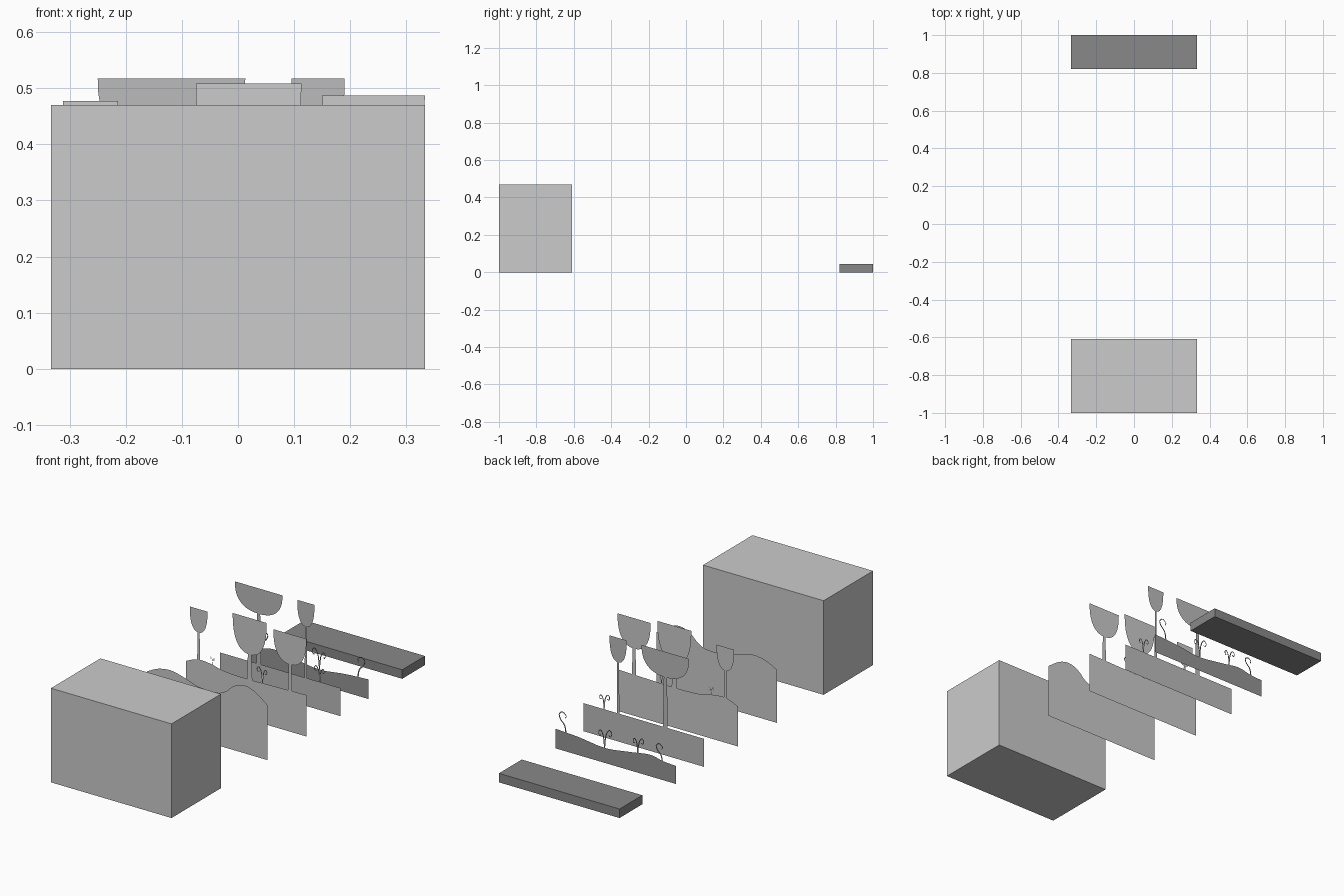
import bpy, math
from mathutils import Vector

if "Cube" in bpy.data.objects:
    bpy.data.objects.remove(bpy.data.objects["Cube"])

HALF = 0.333  # half width of every layer


def grey(name, v):
    m = bpy.data.materials.new(name)
    m.diffuse_color = (v, v, v, 1)
    m.use_nodes = True
    m.node_tree.nodes["Principled BSDF"].inputs["Base Color"].default_value = m.diffuse_color
    return m


def mesh_object(name, verts, faces, mat):
    me = bpy.data.meshes.new(name)
    me.from_pydata(verts, [], faces)
    me.update()
    ob = bpy.data.objects.new(name, me)
    bpy.context.collection.objects.link(ob)
    if mat:
        me.materials.append(mat)
    return ob


def block(name, y0, y1, h, mat):
    v = [(x, y, z) for x in (-HALF, HALF) for y in (y0, y1) for z in (0, h)]
    f = [(0, 1, 3, 2), (4, 6, 7, 5), (0, 4, 5, 1), (2, 3, 7, 6), (0, 2, 6, 4), (1, 5, 7, 3)]
    return mesh_object(name, v, f, mat)


def spline(pts, n=6):
    """Smooth curve through the points."""
    p = [Vector(q) for q in pts]
    p = [2 * p[0] - p[1]] + p + [2 * p[-1] - p[-2]]
    out = []
    for i in range(1, len(p) - 2):
        a, b, c, d = p[i - 1:i + 3]
        for k in range(n):
            t = k / n
            out.append(0.5 * (2 * b + (c - a) * t + (2 * a - 5 * b + 4 * c - d) * t * t
                              + (3 * b - a - 3 * c + d) * t ** 3))
    return out + [p[-2]]


def sheet(name, y, outline, mat):
    v = [(x, y, z) for x, z in outline]
    return mesh_object(name, v, [tuple(range(len(v)))], mat)


def hill(name, y, top, mat):
    outline = [(-HALF, 0), (HALF, 0)] + [tuple(p) for p in reversed(spline(top))]
    return sheet(name, y, outline, mat)


def tree(name, y, x0, x1, top, bottom, stem, ground, mat, cx=None):
    """Flat-topped bowl crown on a slim trunk, one flat outline."""
    c, r, h = (x0 + x1) / 2, (x1 - x0) / 2, top - bottom
    cx = c if cx is None else cx
    right, left = [], []
    for i in range(25):
        a = math.pi * i / 24
        x = c - r * math.copysign(abs(math.cos(a)) ** 0.85, math.cos(a))
        z = top - h * math.sin(a) ** 0.8 if 0 < i < 24 else top
        if x < cx - stem / 2:
            left.append((x, z))
        elif x > cx + stem / 2:
            right.append((x, z))
    trunk = [(cx - stem * .4, bottom), (cx - stem * .6, ground),
             (cx + stem * .6, ground), (cx + stem * .4, bottom)]
    return sheet(name, y, left + trunk + right, mat)


def tendril(name, y, pts, w, mat):
    p = spline(pts, 5)
    v = []
    for i, q in enumerate(p):
        d = (p[min(i + 1, len(p) - 1)] - p[max(i - 1, 0)]).normalized()
        s = w * (1 - 0.5 * i / len(p))
        for k in (-1, 1):
            v.append((q.x - d.y * s * k, y, q.y + d.x * s * k))
    f = [(2 * i, 2 * i + 1, 2 * i + 3, 2 * i + 2) for i in range(len(p) - 1)]
    return mesh_object(name, v, f, mat)


def fern(name, y, x, z, h, w, mat):
    """Stem splitting into two curls."""
    curl = [(0, 0), (.03, .4), (.1, .75), (.25, .97), (.38, .85), (.33, .68), (.22, .72)]
    for side, s in (("left", -1), ("right", .8)):
        tendril(f"{name}_{side}", y, [(x + s * a * h, z + b * h * (1 if s < 0 else .9))
                                      for a, b in curl], w, mat)


m_near = grey("layer_light", .78)
m_mid = grey("layer_mid_light", .7)
m_far = grey("layer_mid_dark", .5)
m_dark = grey("layer_dark", .3)
m_base = grey("base_dark", .25)

# End blocks
block("large_block", -1, -0.61, 0.47, None)
block("low_block", 0.82, 1, 0.045, m_base)

# Landscape layers
YA, YB, YC, YD = -0.243, 0.065, 0.332, 0.555
hill("mountain_layer", YA, [(-HALF, .265), (-.27, .295), (-.2, .305), (-.13, .29), (-.05, .265),
     (.05, .262), (.1, .28), (.14, .315), (.18, .335), (.22, .338), (.27, .32), (HALF, .275)], m_near)
hill("near_hill_layer", YB, [(-HALF, .2), (-.27, .224), (-.2, .222), (-.12, .205),
     (0, .2), (.15, .203), (HALF, .207)], m_mid)
hill("middle_hill_layer", YC, [(-HALF, .14), (0, .14), (HALF, .14)], m_far)
hill("far_hill_layer", YD, [(-HALF, .09), (-.26, .095), (-.19, .108), (-.08, .092),
     (.06, .075), (.2, .09), (HALF, .098)], m_dark)

# Trees
tree("small_tree", YB, -.312, -.214, .477, .36, .014, .21, m_mid)
tree("tall_tree", YB, -.075, .113, .508, .325, .025, .19, m_mid)
tree("right_tree", YB, .15, HALF, .487, .335, .02, .19, m_mid)
tree("wide_tree", YC, -.25, .013, .517, .39, .022, .13, m_far)
tree("slim_tree", YC, .095, .19, .517, .395, .012, .13, m_far)

# Curled plants
fern("hill_sprig", YB, -.185, .218, .04, .0012, m_mid)
fern("hill_fern", YB, .09, .2, .08, .003, m_mid)
fern("middle_fern", YC, .22, .138, .08, .003, m_far)
fern("far_fern_a", .56, .058, .07, .105, .003, m_dark)
fern("far_fern_b", .56, -.126, .095, .085, .003, m_dark)
hook = [(0, 0), (.008, .04), (.03, .065), (.038, .09), (.02, .105), (0, .09), (.006, .076)]
for name, x, z, sx, sz in (("right_hook", .27, .09, 1, 1), ("left_hook", -.262, .09, .9, .85)):
    tendril(name, .56, [(x + a * sx, z + b * sz) for a, b in hook], .0035, m_dark)
